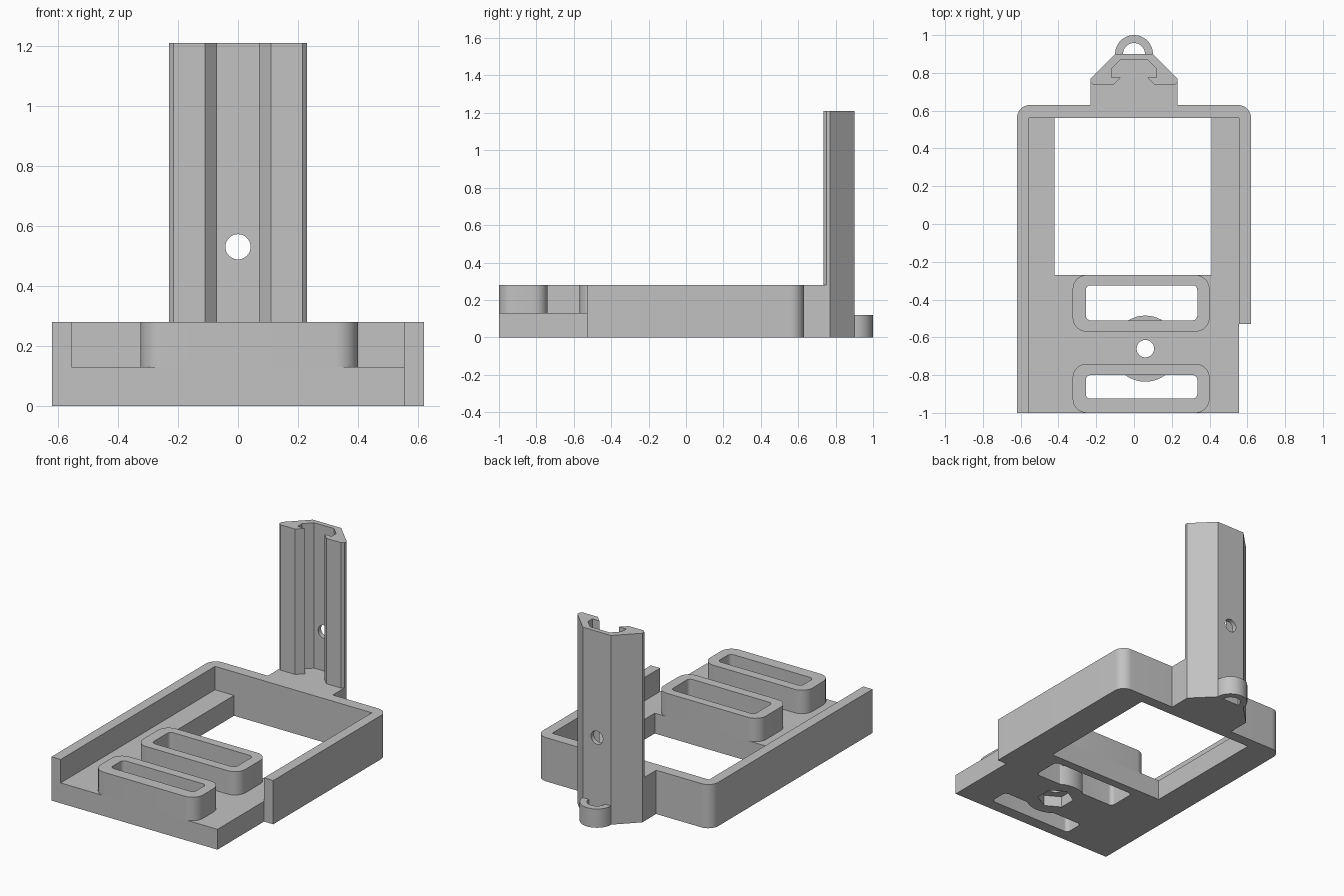
import bpy
import bmesh
from math import sin, cos, pi, radians

cube = bpy.data.objects.get("Cube")
if cube:
    bpy.data.objects.remove(cube, do_unlink=True)

grey = bpy.data.materials.new("plain grey")
grey.use_nodes = True
COLOUR = (0.54, 0.54, 0.54, 1)
grey.diffuse_color = COLOUR
grey.node_tree.nodes["Principled BSDF"].inputs["Base Color"].default_value = COLOUR


def arc(cx, cy, r, a0, a1, n=8):
    """Points along an arc, angles in degrees."""
    steps = [radians(a0 + (a1 - a0) * i / n) for i in range(n + 1)]
    return [(cx + r * cos(a), cy + r * sin(a)) for a in steps]


def circle(cx, cy, r, n=48, start=0):
    return arc(cx, cy, r, start, start + 360, n)[:-1]


def rounded_rect(x0, x1, y0, y1, r):
    return (arc(x1 - r, y1 - r, r, 0, 90) + arc(x0 + r, y1 - r, r, 90, 180)
            + arc(x0 + r, y0 + r, r, 180, 270) + arc(x1 - r, y0 + r, r, 270, 360))


def mirrored(half):
    """Close a right-hand half outline with its mirror image."""
    return half + [(-x, y) for x, y in reversed(half)]


def prism(name, outline, z0, z1):
    """Extrude a flat outline from z0 to z1."""
    bm = bmesh.new()
    face = bm.faces.new([bm.verts.new((x, y, z0)) for x, y in outline])
    grown = bmesh.ops.extrude_face_region(bm, geom=[face])["geom"]
    top = [v for v in grown if isinstance(v, bmesh.types.BMVert)]
    bmesh.ops.translate(bm, verts=top, vec=(0, 0, z1 - z0))
    bmesh.ops.recalc_face_normals(bm, faces=bm.faces)
    mesh = bpy.data.meshes.new(name)
    bm.to_mesh(mesh)
    bm.free()
    mesh.materials.append(grey)
    obj = bpy.data.objects.new(name, mesh)
    bpy.context.collection.objects.link(obj)
    return obj


def combine(obj, tool, operation="DIFFERENCE"):
    """Apply a boolean and discard the tool object."""
    mod = obj.modifiers.new("bool", "BOOLEAN")
    mod.operation = operation
    mod.solver = "EXACT"
    mod.object = tool
    bpy.context.view_layer.objects.active = obj
    bpy.ops.object.modifier_apply(modifier=mod.name)
    bpy.data.objects.remove(tool, do_unlink=True)


FLOOR, WALL, TOP = 0.13, 0.28, 1.21
OUT, INN = 0.62, 0.555
parts = []

# Surrounding wall, shorter on the left side
wall = prism("frame_wall",
             [(-OUT, -1), (-INN, -1), (-INN, 0.56), (INN, 0.56), (INN, -0.53), (OUT, -0.53)]
             + arc(OUT - 0.07, 0.56, 0.07, 0, 90) + arc(0.07 - OUT, 0.56, 0.07, 90, 180),
             0, WALL)
parts.append(wall)

# Floor plate with its large rear opening
floor = prism("floor_plate",
              [(-INN, -1), (INN, -1), (INN, 0.56), (0.41, 0.56), (0.41, -0.27),
               (-0.42, -0.27), (-0.42, 0.56), (-INN, 0.56)], 0, FLOOR)
parts.append(floor)

# Two raised strap loops whose slots run through the floor
for name, y0, y1, in0, in1 in (("rear_loop", -0.57, -0.27, -0.51, -0.325),
                               ("front_loop", -1, -0.74, -0.925, -0.80)):
    loop = prism(name, rounded_rect(-0.325, 0.40, y0, y1, 0.075), FLOOR, WALL)
    for target in (loop, floor):
        combine(target, prism("slot", rounded_rect(-0.255, 0.335, in0, in1, 0.025), -0.1, 0.4))
    parts.append(loop)

# Round boss with a screw hole and a hexagonal nut recess beneath
BX, BY = 0.06, -0.66
combine(floor, prism("boss", circle(BX, BY, 0.175), 0, FLOOR), "UNION")
combine(floor, prism("nut", circle(BX, BY, 0.107, 6, 90), -0.1, 0.07))
combine(floor, prism("screw", circle(BX, BY, 0.046), -0.1, 0.3))

# Solid foot under the mast
parts.append(prism("mast_foot", mirrored([(0.23, 0.63), (0.23, 0.77), (0.10, 0.90)]), 0, WALL))

# Slotted mast with a cross hole
mast = prism("mast", mirrored([(0.07, 0.87), (0.12, 0.82), (0.12, 0.775), (0.07, 0.775),
                               (0.11, 0.735), (0.215, 0.735), (0.23, 0.75), (0.23, 0.77),
                               (0.10, 0.90)]), WALL, TOP)
drill = prism("drill", circle(0, 0, 0.042), -1.2, -0.5)
drill.rotation_euler.x = pi / 2
drill.location.z = 0.53
# Turned so that the drill runs along the depth of the mast
drill.location.y = 0
bpy.context.view_layer.update()
combine(mast, drill)
parts.append(mast)

# Half-ring eyelet at the back
parts.append(prism("eyelet", arc(0, 0.90, 0.10, 0, 180, 24) + arc(0, 0.90, 0.058, 180, 0, 24),
                   0, 0.12))

# Smooth the round surfaces, keeping edges sharp
bpy.ops.object.select_all(action="DESELECT")
for obj in parts:
    obj.select_set(True)
bpy.context.view_layer.objects.active = wall
bpy.ops.object.shade_smooth_by_angle(angle=radians(30))
